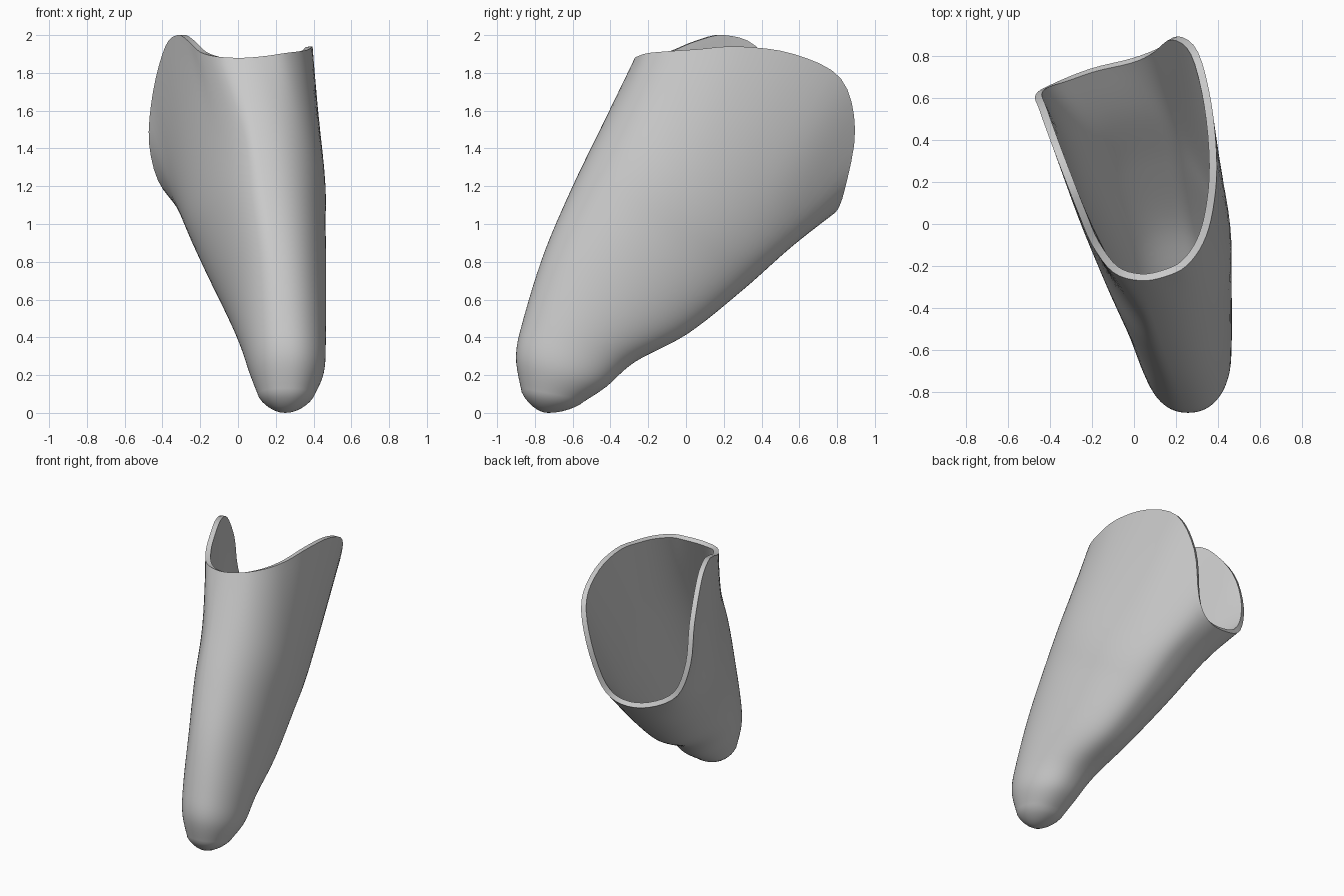
import bpy, bmesh, math
from mathutils import Vector

cube = bpy.data.objects.get("Cube")
if cube:
    bpy.data.objects.remove(cube, do_unlink=True)

COLS, SUB, STEPS = 20, 4, 6

# Tilted sections: front y, front z, back y, back z, x min, x max, side skew
SECTIONS = [
    (-0.87, 0.11, -0.54, 0.06, 0.11, 0.40, 0.0),
    (-0.90, 0.30, -0.42, 0.14, 0.06, 0.455, 0.0),
    (-0.86, 0.50, -0.27, 0.27, 0.01, 0.465, 0.02),
    (-0.75, 0.85, 0.01, 0.42, -0.07, 0.465, 0.06),
    (-0.60, 1.20, 0.30, 0.65, -0.18, 0.46, 0.11),
    (-0.44, 1.53, 0.56, 0.88, -0.275, 0.45, 0.16),
]

# Flared rim, from the front around the right-hand side, the back and the left
RIM = [
    (0.03, -0.27, 1.88), (-0.10, -0.23, 1.885), (-0.20, -0.10, 1.91),
    (-0.265, 0.05, 1.97), (-0.32, 0.19, 2.0), (-0.385, 0.36, 1.94),
    (-0.45, 0.54, 1.70), (-0.47, 0.615, 1.42), (-0.395, 0.665, 1.18),
    (-0.21, 0.74, 1.07), (-0.01, 0.79, 1.06), (0.12, 0.84, 1.18),
    (0.21, 0.895, 1.50), (0.305, 0.82, 1.77), (0.37, 0.57, 1.90),
    (0.395, 0.28, 1.94), (0.375, 0.06, 1.925), (0.33, -0.09, 1.915),
    (0.25, -0.20, 1.905), (0.15, -0.25, 1.89),
]


def spline(a, b, c, d, t):
    """Catmull-Rom point between b and c."""
    return 0.5 * (2 * b + (c - a) * t + (2 * a - 5 * b + 4 * c - d) * t * t
                  + (3 * b - a - 3 * c + d) * t ** 3)


def section_ring(section):
    """Rounded outline lying in a plane tilted from front to back."""
    fy, fz, by, bz, x0, x1, skew = section
    ring = []
    for j in range(COLS * SUB):
        angle = math.tau * j / (COLS * SUB)
        u, v = -math.sin(angle), -math.cos(angle)
        u = math.copysign(abs(u) ** 0.9, u)
        x = (x0 + x1) / 2 + u * (x1 - x0) / 2
        x -= abs(u) * v * skew * (1 if u < 0 else 0.45)
        t = (v + 1) / 2
        ring.append(Vector((x, fy + (by - fy) * t, fz + (bz - fz) * t)))
    return ring


def rim_ring():
    pts = [Vector(p) for p in RIM]
    return [spline(pts[i - 1], pts[i], pts[(i + 1) % COLS], pts[(i + 2) % COLS], s / SUB)
            for i in range(COLS) for s in range(SUB)]


# Smooth loft through the sections up to the rim
keys = [section_ring(s) for s in SECTIONS] + [rim_ring()]
rings = []
last = len(keys) - 1
for k in range(last):
    before, after = keys[max(k - 1, 0)], keys[min(k + 2, last)]
    for s in range(STEPS):
        rings.append([spline(*q, s / STEPS)
                      for q in zip(before, keys[k], keys[k + 1], after)])
rings.append(keys[last])

# Domed toe: rings easing from the pole into the first section
pole = Vector((0.25, -0.73, 0.0))
dome = []
for r in (0.2, 0.4, 0.6, 0.75, 0.88):
    rise = 0.8 * r * r + 0.2 * (1 - math.sqrt(1 - r * r))
    dome.append([Vector((pole.x + (p.x - pole.x) * r, pole.y + (p.y - pole.y) * r,
                         p.z * rise)) for p in rings[0]])
rings = dome + rings

bm = bmesh.new()
loops = [[bm.verts.new(p) for p in ring] for ring in rings]
tip = bm.verts.new(pole)
n = COLS * SUB
for j in range(n):
    bm.faces.new((tip, loops[0][(j + 1) % n], loops[0][j]))
for lower, upper in zip(loops, loops[1:]):
    for j in range(n):
        i = (j + 1) % n
        bm.faces.new((lower[j], lower[i], upper[i], upper[j]))
bmesh.ops.recalc_face_normals(bm, faces=bm.faces)
# Make sure the skin faces outwards at the toe
bm.normal_update()
if tip.normal.z > 0:
    bmesh.ops.reverse_faces(bm, faces=bm.faces)

mesh = bpy.data.meshes.new("socket_shell")
bm.to_mesh(mesh)
bm.free()
shell = bpy.data.objects.new("socket_shell", mesh)
bpy.context.collection.objects.link(shell)

# Wall thickness, grown inwards
wall = shell.modifiers.new("wall", 'SOLIDIFY')
wall.thickness = 0.036
wall.offset = -1

grey = bpy.data.materials.new("light_grey")
grey.use_nodes = True
colour = (0.59, 0.59, 0.59, 1)
grey.diffuse_color = colour
grey.node_tree.nodes["Principled BSDF"].inputs["Base Color"].default_value = colour
mesh.materials.append(grey)

bpy.ops.object.select_all(action='DESELECT')
shell.select_set(True)
bpy.context.view_layer.objects.active = shell
bpy.ops.object.modifier_apply(modifier="wall")
bpy.ops.object.shade_smooth_by_angle(angle=math.radians(40))
